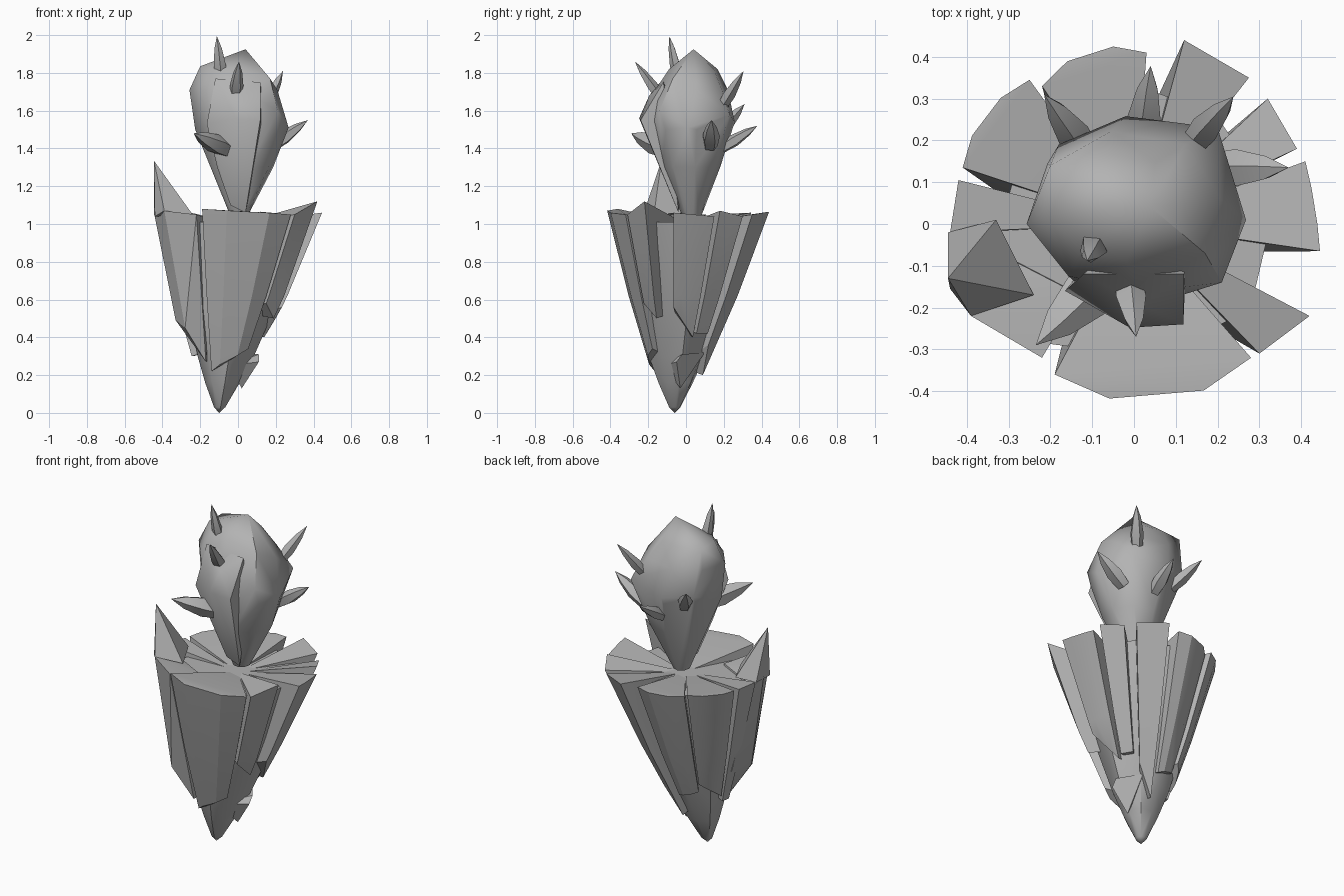
import bpy, bmesh, math
from mathutils import Vector

if "Cube" in bpy.data.objects:
    bpy.data.objects.remove(bpy.data.objects["Cube"])

stone = bpy.data.materials.new("grey stone")
stone.diffuse_color = (0.45, 0.45, 0.45, 1)
stone.use_nodes = True
stone.node_tree.nodes["Principled BSDF"].inputs["Base Color"].default_value = stone.diffuse_color


def hull(name, pts, angle=25):
    """Faceted rock chunk: convex hull around a few corner points."""
    bm = bmesh.new()
    for p in pts:
        bm.verts.new(p)
    res = bmesh.ops.convex_hull(bm, input=bm.verts[:])
    junk = {e for e in res["geom_interior"] + res["geom_unused"]
            if isinstance(e, bmesh.types.BMVert)}
    bmesh.ops.delete(bm, geom=list(junk), context='VERTS')
    bmesh.ops.recalc_face_normals(bm, faces=bm.faces)
    me = bpy.data.meshes.new(name)
    bm.to_mesh(me)
    bm.free()
    me.materials.append(stone)
    ob = bpy.data.objects.new(name, me)
    bpy.context.collection.objects.link(ob)
    bpy.ops.object.select_all(action='DESELECT')
    ob.select_set(True)
    bpy.context.view_layer.objects.active = ob
    bpy.ops.object.shade_smooth_by_angle(angle=math.radians(angle))


def ring(x, y, z, rx, ry, sides, wobble=0.0):
    """Slightly irregular horizontal ring of points."""
    out = []
    for i in range(sides):
        a = math.tau * i / sides + 0.15
        k = 1 + wobble * math.sin(i * 2.3 + z * 3)
        out.append((x + rx * k * math.cos(a), y + ry * k * math.sin(a), z))
    return out


def lean(x, y, z):
    """Shrink a rim point towards the leaning centre line at height z."""
    s = 0.14 + 0.86 * z
    return (x * s - 0.10 * (1 - z), y * s - 0.06 * (1 - z), z)


# core of the lower rock, tapering to an off-centre tip
core = [(-0.10, -0.06, 0.0)]
for z, r in ((0.03, 0.03), (0.16, 0.092), (0.30, 0.15), (0.55, 0.23), (1.01, 0.34)):
    core += ring(-0.10 * (1 - z), -0.06 * (1 - z), z, r, r, 8, 0.05)
hull("lower_rock_core", core, 40)


def slab(name, a, b, bottom_a, bottom_b, bulge):
    """Wedge from the centre out to rim corners a and b, split off the core."""
    a, b = Vector(a), Vector(b)
    rim = [(a, bottom_a), (a.lerp(b, .3), bottom_a * .7 + bottom_b * .3),
           (a.lerp(b, .7), bottom_a * .3 + bottom_b * .7), (b, bottom_b)]
    pts = [(0, 0, 1.0)]
    for i, (p, low) in enumerate(rim):
        k = bulge if i in (1, 2) else 1
        pts.append((p.x * k, p.y * k, p.z))
        pts.append((p.x * 0.5, p.y * 0.5, 1.015))
        for z in (0.62, low):
            pts.append(lean(p.x * k, p.y * k, z))
    low = min(bottom_a, bottom_b) + 0.05
    pts.append(lean(0, 0, low))
    hull(name, pts)


for args in (
        ("right_slab", (.41, .15, 1.04), (.445, -.065, 1.06), .40, .56, 1.01),
        ("front_right_slab", (.42, -.22, 1.12), (.30, -.31, 1.05), .50, .58, 1.0),
        ("front_slab", (.28, -.32, 1.05), (-.19, -.36, 1.08), .34, .22, 1.2),
        ("left_slab", (-.44, -.02, 1.05), (-.42, .105, 1.05), .30, .30, 1.0),
        ("back_left_slab", (-.41, .135, 1.05), (-.25, .345, 1.06), .34, .44, 1.07),
        ("back_slab", (-.22, .33, 1.04), (.03, .41, 1.06), .38, .34, 1.1),
        ("back_right_slab", (.12, .44, 1.065), (.275, .35, 1.05), .20, .36, 1.0),
        ("right_back_slab", (.32, .30, 1.04), (.39, .18, 1.07), .42, .42, 1.0)):
    slab(*args)

# bulging front left slab with a tall upswept horn
hull("front_left_slab", [(-.22, -.32, 1.05), (-.39, -.22, 1.07), (-.445, -.09, 1.06),
                         (-.42, -.02, 1.02), (-.13, -.17, 1.02), (-.33, -.14, .49),
                         (-.28, -.22, .45), (-.17, -.17, .27), (-.15, -.05, .28),
                         (-.30, 0, .5)])
hull("upswept_horn", [(-.445, -.13, 1.335), (-.44, -.155, 1.04), (-.39, -.22, 1.07),
                      (-.445, -.02, 1.05), (-.33, .01, 1.06), (-.24, -.17, 1.05)])
# small chip hanging beside the tip
hull("tip_chip", [(.11, -.02, .31), (.11, -.05, .27), (.02, -.03, .13),
                  (-.05, -.12, .25), (.02, .10, .32), (-.04, .02, .30)])

# boulder balanced on its narrow end, with a peak, back corners and a right ridge
boulder = [(.04, .04, 1.925), (-.20, .14, 1.83), (-.20, .02, 1.835),
           (.20, .23, 1.58), (-.02, .258, 1.54), (-.18, .19, 1.56),
           (.17, -.07, 1.77), (.21, -.14, 1.60), (.268, .01, 1.51)]
for x, y, z, rx, ry in ((.005, .03, 1.04, .045, .05), (.035, .025, 1.30, .155, .155),
                        (.015, .025, 1.50, .24, .22), (-.02, .03, 1.71, .235, .195),
                        (-.04, .04, 1.82, .15, .13)):
    boulder += ring(x, y, z, rx, ry, 8, 0.02)
hull("boulder", boulder, 48)
# blunt nose on the boulder front, ending in a sheer right side
hull("boulder_nose", [(.118, -.24, 1.55), (-.01, -.248, 1.56), (-.165, -.16, 1.53),
                      (.12, -.12, 1.75), (-.12, -.12, 1.77), (.04, -.04, 1.06),
                      (-.04, -.05, 1.10), (.125, -.08, 1.5), (-.11, -.09, 1.30),
                      (.02, -.195, 1.68), (0, 0, 1.5)], 48)


def spike(name, base, tip, r, sides=5):
    """Crystal: narrow root, swollen lower third, pointed tip."""
    base, tip = Vector(base), Vector(tip)
    d = tip - base
    q = d.to_track_quat('Z', 'Y')
    pts = [tip]
    for t, k in ((0, .8), (.35, 1), (.72, .62)):
        pts += [base + d * t + q @ Vector((x, y, 0))
                for x, y, _ in ring(0, 0, 0, r * k, r * k * .8, sides)]
    hull(name, pts, 35)


for args in (
        ("top_spike", (-.09, -.04, 1.76), (-.112, -.088, 1.995), .035),
        ("front_spike", (-.015, -.13, 1.66), (.005, -.27, 1.86), .038),
        ("front_left_spike", (-.05, -.10, 1.39), (-.235, -.29, 1.48), .068),
        ("right_spike", (.18, .13, 1.41), (.37, .135, 1.55), .048),
        ("back_right_spike", (.14, .19, 1.62), (.238, .305, 1.81), .038),
        ("back_spike", (.02, .19, 1.40), (.04, .378, 1.52), .043),
        ("back_left_spike", (-.11, .17, 1.48), (-.215, .31, 1.635), .042)):
    spike(*args)
